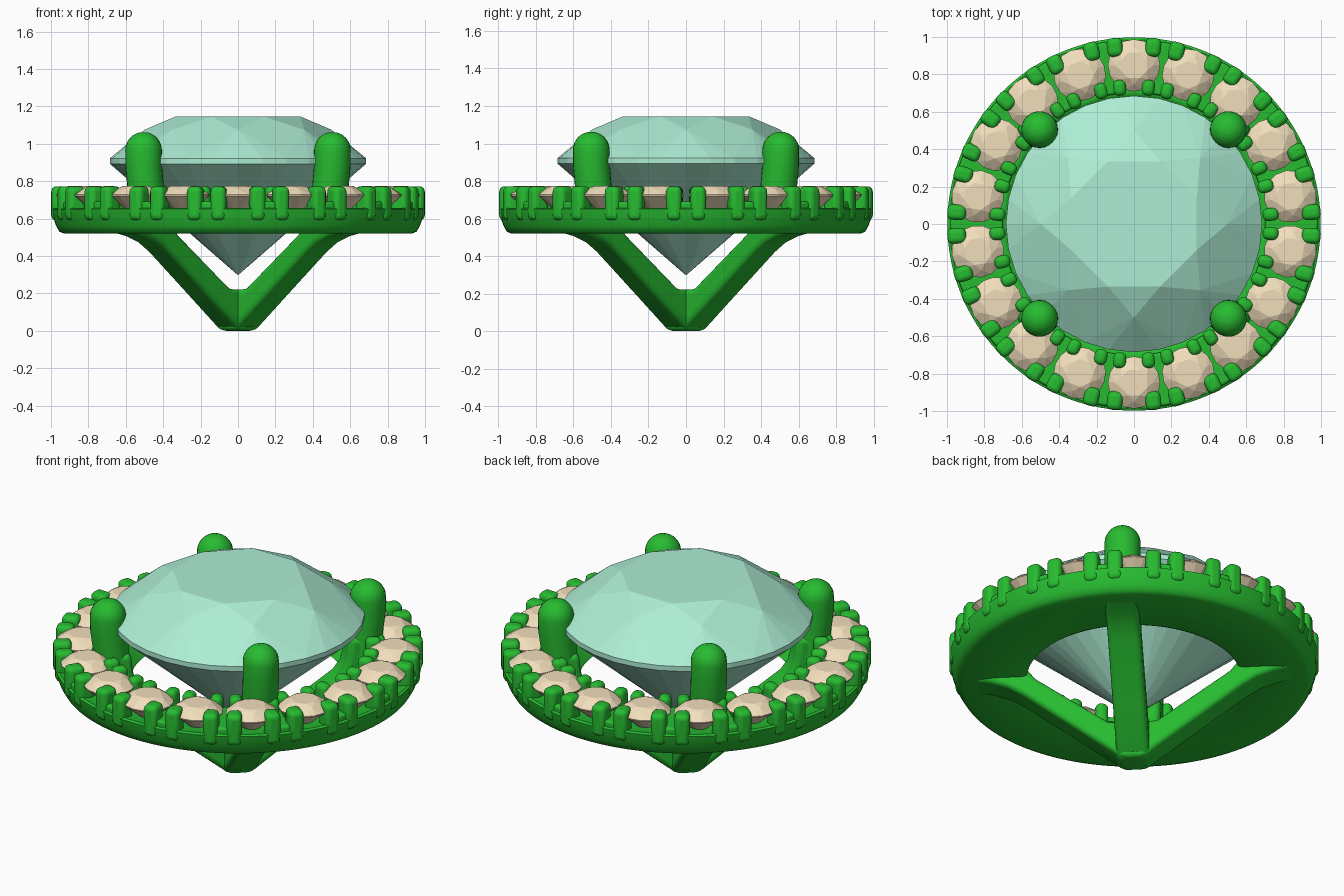
import bpy, bmesh
from math import sin, cos, pi, radians
from mathutils import Matrix, Vector

if "Cube" in bpy.data.objects:
    bpy.data.objects.remove(bpy.data.objects["Cube"])


def material(name, color):
    m = bpy.data.materials.new(name)
    m.diffuse_color = color
    m.use_nodes = True
    m.node_tree.nodes["Principled BSDF"].inputs["Base Color"].default_value = m.diffuse_color
    return m


METAL = material("green_metal", (0.02, 0.50, 0.03, 1))
GEM = material("mint_gem", (0.42, 0.85, 0.66, 1))
ACCENT = material("cream_gem", (0.88, 0.73, 0.50, 1))


def finish(name, bm, mat, bevel=0, smooth=False):
    bmesh.ops.recalc_face_normals(bm, faces=bm.faces[:])
    me = bpy.data.meshes.new(name)
    bm.to_mesh(me)
    bm.free()
    ob = bpy.data.objects.new(name, me)
    bpy.context.collection.objects.link(ob)
    me.materials.append(mat)
    if bevel:
        mod = ob.modifiers.new("rounding", "BEVEL")
        mod.width, mod.segments = bevel, 4
        mod.limit_method, mod.angle_limit = "ANGLE", radians(35)
    if smooth:
        bpy.ops.object.select_all(action="DESELECT")
        ob.select_set(True)
        bpy.context.view_layer.objects.active = ob
        bpy.ops.object.shade_smooth_by_angle(angle=radians(40))
    return ob


def ring(n, r, z, start=0):
    return [(r * cos(start + 2 * pi * i / n), r * sin(start + 2 * pi * i / n), z) for i in range(n)]


# Brilliant cut: table, star tips, girdle and pavilion wrapped in a convex hull
def brilliant(name, mat, girdle_sides):
    bm = bmesh.new()
    pts = (ring(8, 0.363, 1.145, pi / 8) + ring(8, 0.5, 1.075)
           + ring(girdle_sides, 0.685, 0.922) + ring(girdle_sides, 0.685, 0.893)
           + ring(8, 0.14, 0.415, pi / 8) + [(0, 0, 0.297)])
    for p in pts:
        bm.verts.new(p)
    bmesh.ops.convex_hull(bm, input=bm.verts[:])
    bmesh.ops.dissolve_limit(bm, angle_limit=radians(1), verts=bm.verts[:], edges=bm.edges[:])
    return finish(name, bm, mat)


brilliant("center_stone", GEM, 32)

# Eighteen accent stones share one mesh
COUNT, STEP = 18, 2 * pi / 18
accent = brilliant("accent_stone", ACCENT, 16)
s = 0.14 / 0.685
for i in range(COUNT):
    ob = accent if i == 0 else accent.copy()
    if i:
        bpy.context.collection.objects.link(ob)
    a = (i + 0.5) * STEP
    ob.name = f"accent_stone_{i + 1}"
    ob.scale = (s, s, s)
    ob.rotation_euler = (0, 0, a)
    ob.location = (0.848 * cos(a), 0.848 * sin(a), 0.773 - 1.145 * s)

# Halo base: lathed closed profile
profile = [(0.58, 0.53), (0.60, 0.52), (0.93, 0.52), (0.955, 0.53), (0.972, 0.56),
           (0.99, 0.61), (0.998, 0.65), (0.985, 0.657), (0.93, 0.645),
           (0.75, 0.645), (0.705, 0.657), (0.685, 0.65), (0.66, 0.62)]
bm = bmesh.new()
SEG = 144
rows = [[bm.verts.new(p) for p in ring(SEG, r, z)] for r, z in profile]
for j, row in enumerate(rows):
    nxt = rows[(j + 1) % len(rows)]
    for i in range(SEG):
        k = (i + 1) % SEG
        bm.faces.new((row[i], row[k], nxt[k], nxt[i]))
finish("halo_base", bm, METAL, smooth=True)


# Box spanning radii r0..r1, turned to an angle about z
def radial_box(bm, a, r0, r1, width, z0, z1):
    bmesh.ops.create_cube(bm, size=1, matrix=Matrix.Rotation(a, 4, "Z")
                          @ Matrix.Translation(((r0 + r1) / 2, 0, (z0 + z1) / 2))
                          @ Matrix.Diagonal((r1 - r0, width, z1 - z0, 1)))


# Four small claws around every accent stone, and bridges between stones
claws, bridges = bmesh.new(), bmesh.new()
for i in range(COUNT):
    a = (i + 0.5) * STEP
    for side in (-1, 1):
        radial_box(claws, a + side * radians(6.2), 0.9, 1.0, 0.083, 0.59, 0.772)
        radial_box(claws, a + side * radians(6.0), 0.69, 0.775, 0.068, 0.63, 0.772)
    radial_box(bridges, i * STEP, 0.70, 0.985, 0.07, 0.6, 0.692)
finish("halo_claws", claws, METAL, 0.028, True)
finish("halo_bridges", bridges, METAL, 0.015, True)

# Basket legs: side profile (radius, height) extruded to width, four times
leg = [(-0.06, 0.0), (0.06, 0.0), (0.31, 0.195), (0.60, 0.42), (0.68, 0.47), (0.77, 0.503),
       (0.90, 0.53), (0.82, 0.62), (0.79, 0.76), (0.60, 0.76), (0.59, 0.66), (0.57, 0.57),
       (0.53, 0.515), (0.13, 0.222), (-0.06, 0.222)]
HALF = 0.09
for i in range(4):
    a = pi / 4 + i * pi / 2
    rot = Matrix.Rotation(a, 4, "Z")
    bm = bmesh.new()
    face = bm.faces.new([bm.verts.new(rot @ Vector((r, -HALF, z))) for r, z in leg])
    ext = bmesh.ops.extrude_face_region(bm, geom=[face])
    moved = [v for v in ext["geom"] if isinstance(v, bmesh.types.BMVert)]
    bmesh.ops.translate(bm, verts=moved, vec=rot @ Vector((0, 2 * HALF, 0)))
    finish(f"basket_leg_{i + 1}", bm, METAL, 0.03, True)

    # Round-topped prong leaning slightly inward at its foot
    bm = bmesh.new()
    rows = []
    levels = [(0.685, 0.62, 0.098), (0.70, 0.78, 0.098), (0.713, 0.88, 0.098)]
    levels += [(0.714, 0.965 + 0.098 * sin(t * pi / 16), 0.098 * cos(t * pi / 16)) for t in range(8)]
    for off, z, rad in levels:
        rows.append([bm.verts.new(rot @ Vector((x + off, y, zz))) for x, y, zz in ring(24, rad, z)])
    for lo, hi in zip(rows, rows[1:]):
        for k in range(24):
            m = (k + 1) % 24
            bm.faces.new((lo[k], lo[m], hi[m], hi[k]))
    bm.faces.new(rows[0])
    bm.faces.new(rows[-1])
    finish(f"prong_{i + 1}", bm, METAL, smooth=True)
